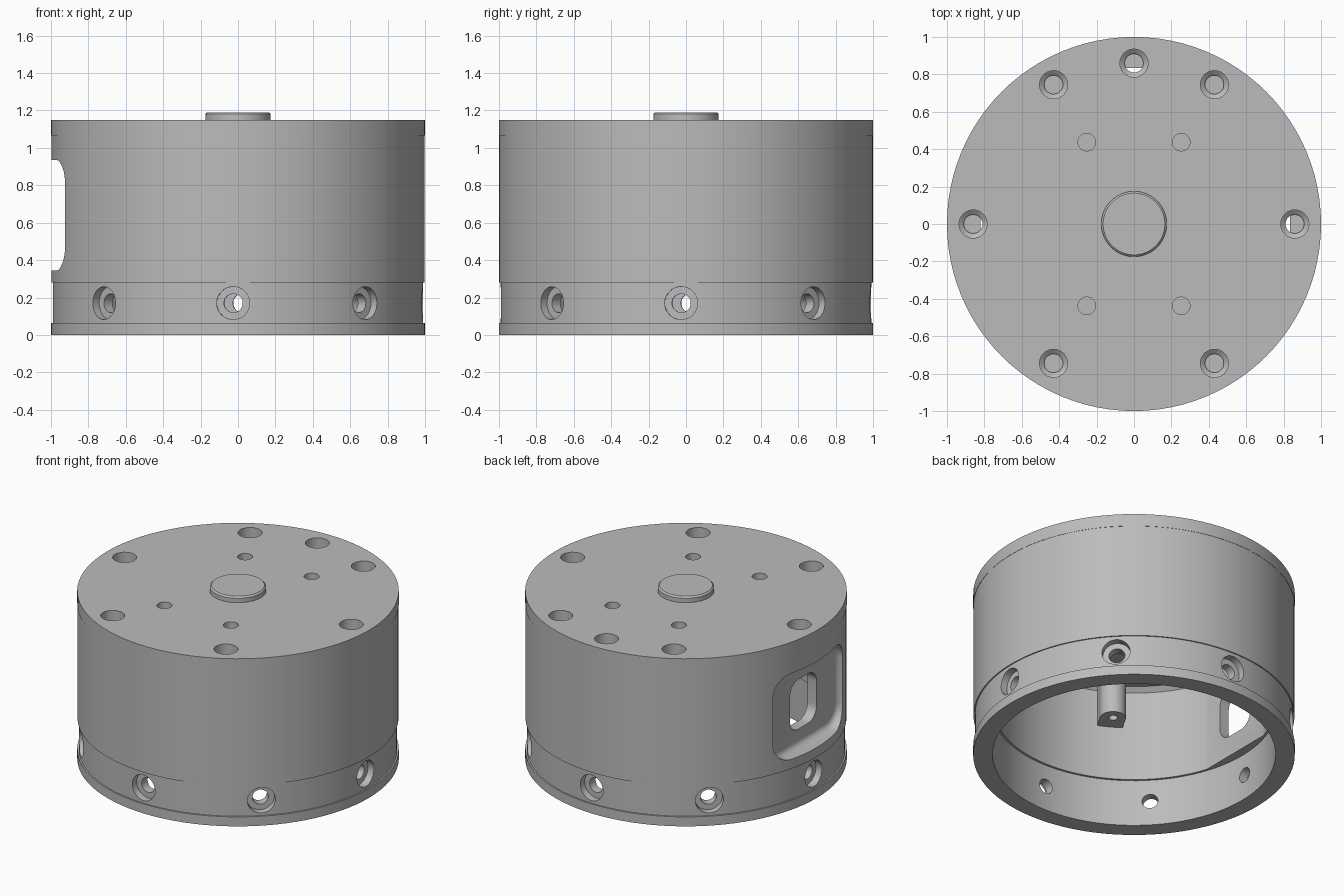
import bpy, bmesh
from math import sin, cos, pi, radians
from mathutils import Matrix, Vector

cube = bpy.data.objects.get("Cube")
if cube:
    bpy.data.objects.remove(cube)

grey = bpy.data.materials.new("neutral_grey")
grey.use_nodes = True
grey.diffuse_color = (0.5, 0.5, 0.5, 1)
grey.node_tree.nodes["Principled BSDF"].inputs["Base Color"].default_value = grey.diffuse_color


def make(name, bm):
    bmesh.ops.recalc_face_normals(bm, faces=bm.faces)
    mesh = bpy.data.meshes.new(name)
    bm.to_mesh(mesh)
    bm.free()
    mesh.materials.append(grey)
    ob = bpy.data.objects.new(name, mesh)
    bpy.context.collection.objects.link(ob)
    return ob


def loft(bm, rings):
    """Skin equal-sized closed rings and cap both ends."""
    rows = [[bm.verts.new(p) for p in ring] for ring in rings]
    for a, b in zip(rows, rows[1:]):
        for i in range(len(a)):
            j = (i + 1) % len(a)
            bm.faces.new((a[i], a[j], b[j], b[i]))
    bm.faces.new(rows[0][::-1])
    bm.faces.new(rows[-1])


def lathe(bm, profile, segments=32, matrix=Matrix()):
    """Turn (radius, height) points about z, then place the result."""
    loft(bm, [[matrix @ Vector((r * cos(2 * pi * i / segments), r * sin(2 * pi * i / segments), z))
               for i in range(segments)] for r, z in profile])


def rounded(x, half_y, z, half_z, radius):
    """Rounded rectangle standing in the plane at x."""
    ring = []
    for k, (sy, sz) in enumerate(((1, 1), (-1, 1), (-1, -1), (1, -1))):
        for s in range(9):
            a = (k + s / 8) * pi / 2
            ring.append((x, sy * (half_y - radius) + radius * cos(a),
                         z + sz * (half_z - radius) + radius * sin(a)))
    return ring


def box(bm, lo, hi, matrix=Matrix()):
    size = [b - a for a, b in zip(lo, hi)]
    mid = [(a + b) / 2 for a, b in zip(lo, hi)]
    bmesh.ops.create_cube(bm, size=1, matrix=matrix @ Matrix.Translation(mid) @ Matrix.Diagonal((*size, 1)))


def combine(target, tool, operation):
    mod = target.modifiers.new("combine", "BOOLEAN")
    mod.operation, mod.object, mod.solver = operation, tool, "EXACT"
    bpy.context.view_layer.objects.active = target
    bpy.ops.object.modifier_apply(modifier=mod.name)
    bpy.data.objects.remove(tool)


def turn(angle, radius):
    return Matrix.Rotation(radians(angle), 4, "Z") @ Matrix.Translation((radius, 0, 0))


TOP, CEILING, SEGS = 1.15, 0.97, 96

# Housing shell with a shallow groove, raised top band and central hub
bm = bmesh.new()
lathe(bm, [(0.88, 0), (1, 0), (1, 0.065), (0.99, 0.065), (0.99, 0.28), (0.998, 0.28),
           (0.998, 1.065), (1, 1.065), (1, TOP), (0.175, TOP), (0.175, 1.18), (0.165, 1.19)], SEGS)
housing = make("housing", bm)

# Hollow interior with a small ledge
bm = bmesh.new()
lathe(bm, [(0.88, -0.1), (0.88, 0.32), (0.865, 0.32), (0.865, CEILING - 0.03),
           (0.835, CEILING)], SEGS)
# The shell bottom is capped, so the cavity cutter opens it
combine(housing, make("cavity_cutter", bm), "DIFFERENCE")

# Flat pad behind the side window
bm = bmesh.new()
box(bm, (-0.88, -0.3, 0.32), (-0.82, 0.3, CEILING + 0.02))
combine(housing, make("window_pad", bm), "UNION")

# Screw posts joined to the inner wall
for angle in (60, 120, 240, 300):
    bm = bmesh.new()
    lathe(bm, [(0.08, 0.69), (0.08, CEILING + 0.03)], 32, turn(angle, 0.75))
    post = make("screw_post", bm)
    bm = bmesh.new()
    box(bm, (0.75, -0.08, 0.69), (0.91, 0.08, CEILING + 0.03), turn(angle, 0))
    combine(post, make("post_web", bm), "UNION")
    combine(housing, post, "UNION")

# Side pocket with a rounded floor, and the window through it
bm = bmesh.new()
loft(bm, [rounded(x, 0.38 - inset, 0.64, 0.295 - inset, 0.14 - inset)
          for x, inset in ((-0.89, 0.04), (-0.893, 0.025), (-0.905, 0.01), (-0.93, 0), (-1.1, 0))])
combine(housing, make("pocket_cutter", bm), "DIFFERENCE")
bm = bmesh.new()
loft(bm, [rounded(x, 0.145, 0.63, 0.17, 0.09) for x in (-1.1, -0.7)])
combine(housing, make("window_cutter", bm), "DIFFERENCE")

# Holes in the top and in the post ends
bm = bmesh.new()
for angle in (0, 60, 90, 120, 180, 240, 300):
    lathe(bm, [(0.05, 0.97), (0.05, 1.0), (0.075, 1.02), (0.075, 1.3)], 32, turn(angle, 0.86))
for angle in (60, 120, 240, 300):
    lathe(bm, [(0.047, 1.06), (0.047, 1.3)], 32, turn(angle, 0.505))
    lathe(bm, [(0.028, 0.6), (0.028, 0.85)], 24, turn(angle, 0.75))
combine(housing, make("top_hole_cutter", bm), "DIFFERENCE")

# Counterbored holes around the groove
bm = bmesh.new()
for k in range(8):
    place = turn(45 * k - 1.5, 0) @ Matrix.Translation((0, 0, 0.17)) @ Matrix.Rotation(pi / 2, 4, "Y")
    lathe(bm, [(0.05, 0.75), (0.05, 0.94), (0.088, 0.94), (0.088, 1.1)], 32, place)
combine(housing, make("side_hole_cutter", bm), "DIFFERENCE")

# Smooth curved faces, crisp edges
bpy.ops.object.select_all(action="DESELECT")
housing.select_set(True)
bpy.context.view_layer.objects.active = housing
bpy.ops.object.shade_smooth_by_angle(angle=radians(30))
